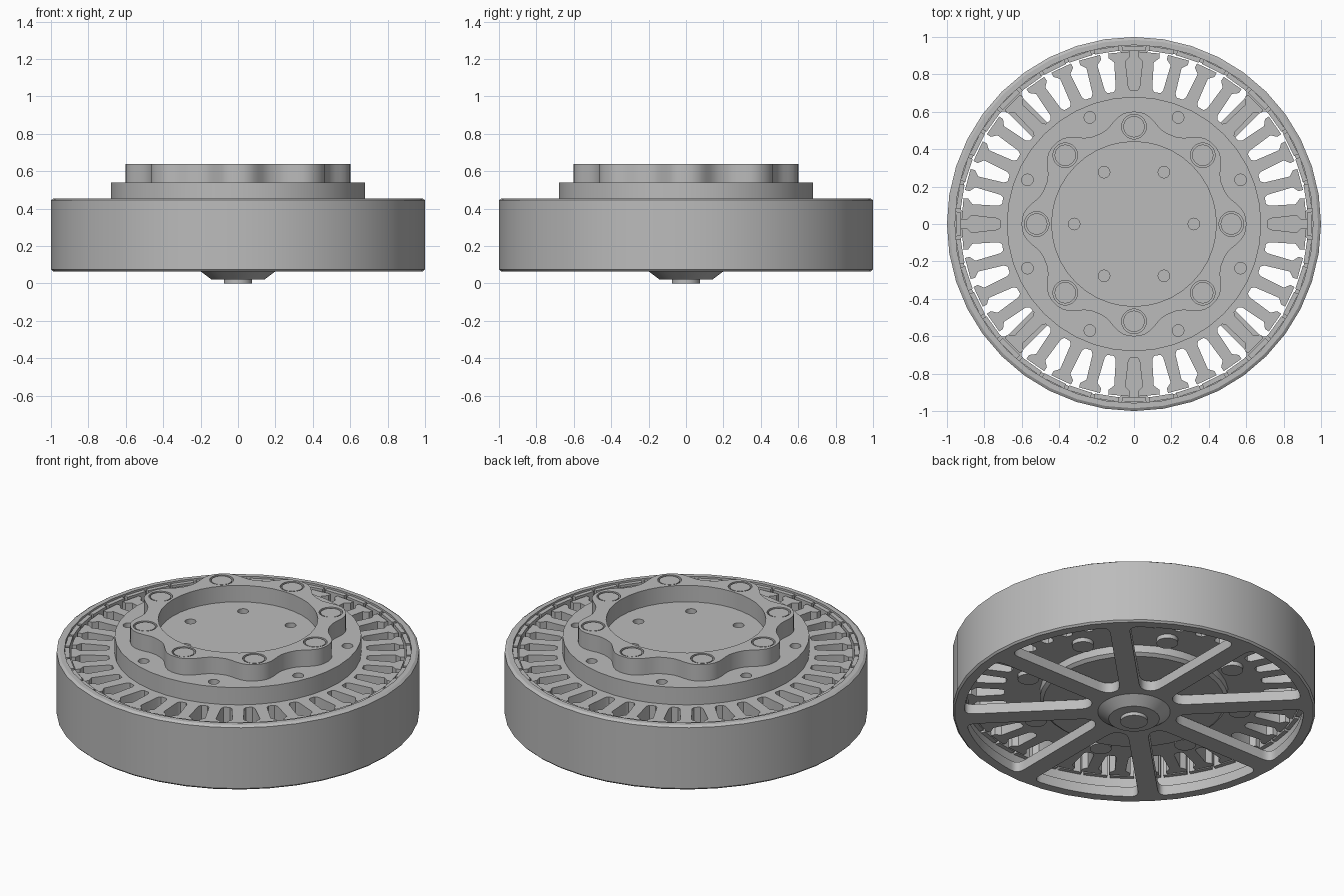
import bpy, bmesh
from math import sin, cos, tau, radians, asin

cube = bpy.data.objects.get("Cube")
if cube:
    bpy.data.objects.remove(cube, do_unlink=True)

SIDES = 40
grey = bpy.data.materials.new("machined grey")
grey.use_nodes = True
grey.diffuse_color = (0.5, 0.5, 0.5, 1)
grey.node_tree.nodes["Principled BSDF"].inputs["Base Color"].default_value = (0.5, 0.5, 0.5, 1)


def finish(name, bm):
    """Clean a bmesh and turn it into a named object with sharp edges kept."""
    bmesh.ops.remove_doubles(bm, verts=bm.verts, dist=0.0002)
    bmesh.ops.recalc_face_normals(bm, faces=bm.faces)
    mesh = bpy.data.meshes.new(name)
    bm.to_mesh(mesh)
    bm.free()
    mesh.materials.append(grey)
    obj = bpy.data.objects.new(name, mesh)
    bpy.context.collection.objects.link(obj)
    bpy.ops.object.select_all(action="DESELECT")
    obj.select_set(True)
    bpy.context.view_layer.objects.active = obj
    bpy.ops.object.shade_smooth_by_angle(angle=radians(30))
    return obj


def polar(r, a):
    return (r * cos(a), r * sin(a))


def circle(radius, sides=SIDES, r=0, a=0):
    """Circle outline centred at polar position (r, a)."""
    cx, cy = polar(r, a)
    return [(cx + radius * cos(tau * i / sides), cy + radius * sin(tau * i / sides))
            for i in range(sides)]


def ring_of_circles(radius, count, r, start=0.0, sides=16):
    return [circle(radius, sides, r, start + tau * i / count) for i in range(count)]


def plate(name, outlines, z0, z1):
    """Extruded flat plate; inner outlines become holes, separate ones islands."""
    curve = bpy.data.curves.new(name, "CURVE")
    curve.dimensions = "2D"
    curve.fill_mode = "BOTH"
    curve.extrude = (z1 - z0) / 2
    for pts in outlines:
        spline = curve.splines.new("POLY")
        spline.points.add(len(pts) - 1)
        for p, (x, y) in zip(spline.points, pts):
            p.co = (x, y, 0, 1)
        spline.use_cyclic_u = True
    helper = bpy.data.objects.new(name + " outline", curve)
    bpy.context.collection.objects.link(helper)
    graph = bpy.context.evaluated_depsgraph_get()
    mesh = bpy.data.meshes.new_from_object(helper.evaluated_get(graph))
    bm = bmesh.new()
    bm.from_mesh(mesh)
    bmesh.ops.translate(bm, verts=bm.verts, vec=(0, 0, (z0 + z1) / 2))
    bpy.data.objects.remove(helper, do_unlink=True)
    bpy.data.curves.remove(curve)
    bpy.data.meshes.remove(mesh)
    return finish(name, bm)


def lathe(name, profile, closed=False):
    """Revolve (radius, height) points around the z axis."""
    bm = bmesh.new()
    verts = [bm.verts.new((r, 0, z)) for r, z in profile]
    pairs = list(zip(verts, verts[1:]))
    if closed:
        pairs.append((verts[-1], verts[0]))
    edges = [bm.edges.new(p) for p in pairs]
    bmesh.ops.spin(bm, geom=verts + edges, cent=(0, 0, 0), axis=(0, 0, 1),
                   angle=tau, steps=SIDES, use_merge=False)
    return finish(name, bm)


def rounded(corners, radius, steps=5):
    """Round the corners of an outline with short quadratic arcs."""
    out = []
    n = len(corners)
    for i, (px, py) in enumerate(corners):
        ends = []
        for qx, qy in (corners[i - 1], corners[(i + 1) % n]):
            d = ((qx - px) ** 2 + (qy - py) ** 2) ** 0.5
            k = min(radius / d, 0.45)
            ends.append((px + (qx - px) * k, py + (qy - py) * k))
        (ax, ay), (bx, by) = ends
        for s in range(steps + 1):
            t = s / steps
            u, v, w = (1 - t) ** 2, 2 * t * (1 - t), t * t
            out.append((u * ax + v * px + w * bx, u * ay + v * py + w * by))
    return out


# Rotor bell: thin outer wall with small chamfers
lathe("rotor_wall", [(0.99, 0.065), (1, 0.075), (1, 0.445), (0.985, 0.455),
                     (0.957, 0.455), (0.957, 0.065)], closed=True)

# Rotor base: eight spokes left between rounded pockets
HALF_SPOKE, R_IN, R_OUT = 0.055, 0.25, 0.935
pockets = []
for i in range(8):
    mid = tau * (i + 0.5) / 8
    a_in = tau / 16 - asin(HALF_SPOKE / R_IN)
    a_out = tau / 16 - asin(HALF_SPOKE / R_OUT)
    corners = [polar(R_IN, mid + a_in), polar(R_IN, mid - a_in)]
    corners += [polar(R_OUT, mid + a_out * k / 3) for k in range(-3, 4)]
    pockets.append(rounded(corners, 0.06))
plate("rotor_spokes", [circle(0.975)] + pockets, 0.065, 0.125)

# Hub cone and shaft end below the spokes
lathe("hub", [(0, 0), (0.075, 0), (0.075, 0.02), (0.14, 0.02),
              (0.2, 0.065), (0.2, 0.13), (0, 0.13)])
lathe("shaft", [(0, 0.1), (0.12, 0.1), (0.12, 0.25), (0, 0.25)])

# Magnets lining the inside of the wall
magnets = []
for i in range(40):
    a, h = tau * i / 40, tau / 40 * 0.44
    magnets.append([polar(0.93, a - h), polar(0.955, a - h),
                    polar(0.955, a + h), polar(0.93, a + h)])
plate("magnets", magnets, 0.19, 0.445)

# Stator core with T-shaped teeth
TOOTH = [(0.712, -0.045), (0.73, -0.034), (0.87, -0.03), (0.895, -0.058), (0.92, -0.058)]
TOOTH += [(r, -t) for r, t in reversed(TOOTH)]
stator = []
for i in range(36):
    a = tau * (i + 0.5) / 36
    stator += [(r * cos(a) - t * sin(a), r * sin(a) + t * cos(a)) for r, t in TOOTH]
plate("stator", [stator], 0.19, 0.435)

# Bearing housing and screw heads under the stator
lathe("bearing_housing", [(0, 0.13), (0.5, 0.13), (0.52, 0.145), (0.52, 0.2), (0, 0.2)])
plate("lower_screws", ring_of_circles(0.06, 8, 0.61, tau / 16), 0.165, 0.2)

# Mounting flange with its two hole circles
plate("mounting_flange", [circle(0.68)] + ring_of_circles(0.031, 8, 0.617, tau / 16)
      + ring_of_circles(0.031, 6, 0.32), 0.43, 0.54)


# Scalloped collar with eight lobes, each holding a pin
def lobe_radius(a):
    wave = cos(8 * a)
    return 0.558 + 0.043 * (1.3 * wave - 0.3 * wave ** 3)


scallop = [polar(lobe_radius(tau * i / 128), tau * i / 128) for i in range(128)]
plate("scalloped_collar", [scallop, circle(0.44)] + ring_of_circles(0.066, 8, 0.52, sides=20),
      0.54, 0.64)
plate("collar_pins", ring_of_circles(0.057, 8, 0.52, sides=20), 0.53, 0.637)
